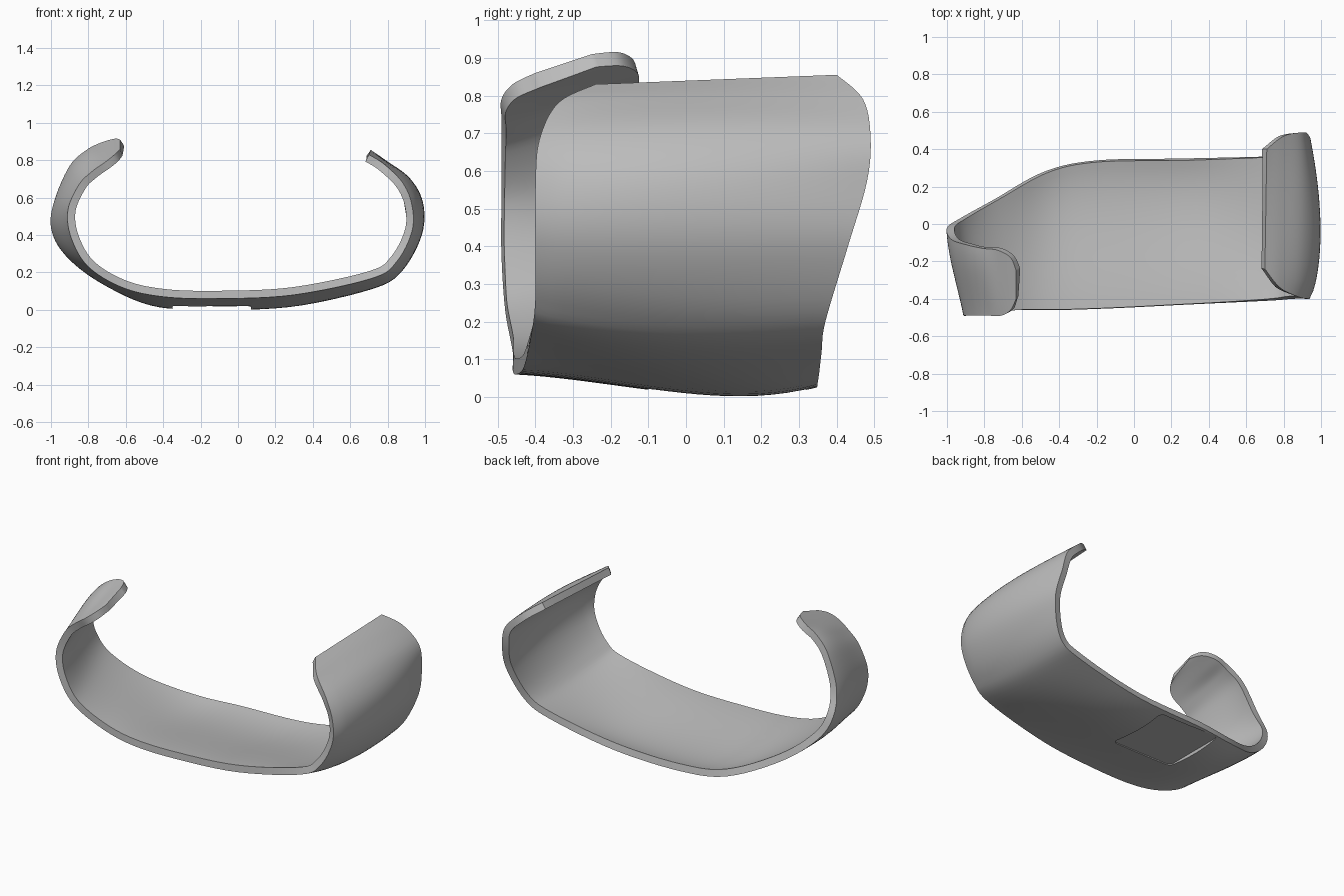
import bpy
import bmesh
import math
from mathutils import Vector

cube = bpy.data.objects.get("Cube")
if cube:
    bpy.data.objects.remove(cube, do_unlink=True)

# One flat colour for the whole cuff
grey = bpy.data.materials.new("plain_grey")
grey.use_nodes = True
grey.diffuse_color = (0.5, 0.5, 0.5, 1)
grey.node_tree.nodes["Principled BSDF"].inputs["Base Color"].default_value = (0.5, 0.5, 0.5, 1)

WALL = 0.042
STEPS = 6      # subdivisions between two ribs
ACROSS = 20    # subdivisions from front edge to back edge

# Ribs of the outer skin from the short arm's tip to the wide arm's tip:
# front edge point, back edge point, outward bulge between them
RIBS = [
    ((-.63, -.4, .86), (-.63, -.25, .91), 0),
    ((-.66, -.46, .83), (-.66, -.18, .915), 0),
    ((-.71, -.49, .79), (-.73, -.14, .895), 0),
    ((-.78, -.49, .74), (-.81, -.13, .855), .01),
    ((-.85, -.49, .67), (-.9, -.11, .77), .01),
    ((-.91, -.49, .53), (-.98, -.08, .59), .01),
    ((-.89, -.49, .38), (-1, -.02, .44), .01),
    ((-.8, -.48, .23), (-.93, .03, .3), .01),
    ((-.62, -.46, .12), (-.75, .13, .155), .01),
    ((-.4, -.46, .07), (-.48, .28, .045), .03),
    ((-.1, -.45, .06), (-.2, .34, .025), .034),
    ((.3, -.43, .08), (.25, .35, .04), .038),
    ((.72, -.41, .17), (.68, .36, .12), .035),
    ((.85, -.4, .26), (.85, .37, .2), .035),
    ((.93, -.4, .42), (.94, .43, .4), .05),
    ((.93, -.4, .56), (.93, .48, .57), .06),
    ((.88, -.39, .68), (.9, .49, .69), .035),
    ((.78, -.34, .78), (.8, .47, .79), .01),
    ((.7, -.24, .83), (.71, .4, .855), 0),
]


def spline(a, b, c, d, t):
    """Smooth curve from b to c, led by a and d."""
    return 0.5 * (2 * b + (c - a) * t + (2 * a - 5 * b + 4 * c - d) * t ** 2
                  + (3 * b - a - 3 * c + d) * t ** 3)


def sample_ribs():
    """Front point, back point and bulge for every row of the skin."""
    ribs = [(Vector(front), Vector(back), bulge) for front, back, bulge in RIBS]
    last = len(ribs) - 1
    rows = []
    for i in range(last):
        near = [ribs[max(0, min(last, i + k))] for k in (-1, 0, 1, 2)]
        for s in range(STEPS):
            rows.append([spline(*column, s / STEPS) for column in zip(*near)])
    rows.append(list(ribs[last]))
    return rows


def bulge_peak(x):
    """The base bulges toward the back, the wide arm toward the front."""
    blend = max(0, min(1, (x - .4) / .5))
    return .67 - .26 * blend


def activate(obj):
    bpy.ops.object.select_all(action='DESELECT')
    obj.select_set(True)
    bpy.context.view_layer.objects.active = obj


def make_object(name, bm):
    mesh = bpy.data.meshes.new(name)
    bm.to_mesh(mesh)
    bm.free()
    obj = bpy.data.objects.new(name, mesh)
    bpy.context.collection.objects.link(obj)
    mesh.materials.append(grey)
    return obj


# Outer skin of the cuff
rows = sample_ribs()
bm = bmesh.new()
grid = []
for i, (front, back, bulge) in enumerate(rows):
    before, after = rows[max(i - 1, 0)], rows[min(i + 1, len(rows) - 1)]
    along = after[0] + after[1] - before[0] - before[1]
    outward = Vector((along.z, 0, -along.x)).normalized()
    lean = math.log(.5) / math.log(bulge_peak(front.x))
    line = []
    for j in range(ACROSS + 1):
        t = j / ACROSS
        u = t ** lean
        line.append(bm.verts.new(front.lerp(back, t) + outward * bulge * 4 * u * (1 - u)))
    grid.append(line)
for r, s in zip(grid, grid[1:]):
    for j in range(ACROSS):
        bm.faces.new((r[j], r[j + 1], s[j + 1], s[j]))
bm.normal_update()
# Skin faces must point away from the wearer
floor = min(bm.faces, key=lambda f: f.calc_center_median().z)
if floor.normal.z > 0:
    bmesh.ops.reverse_faces(bm, faces=bm.faces[:])
cuff = make_object("cuff", bm)

# Wall thickness, grown inward
shell = cuff.modifiers.new("wall", 'SOLIDIFY')
shell.thickness = WALL
shell.offset = -1

# Shallow rectangular recess under the base, near the back edge
bm = bmesh.new()
bmesh.ops.create_cube(bm, size=1)
bmesh.ops.scale(bm, vec=(.42, .42, .2), verts=bm.verts)
bmesh.ops.translate(bm, vec=(-.14, .11, -.074), verts=bm.verts)
upright = [e for e in bm.edges if abs(e.verts[0].co.z - e.verts[1].co.z) > .1]
bmesh.ops.bevel(bm, geom=upright, offset=.03, segments=4, affect='EDGES', profile=.5)
cutter = make_object("recess_cutter", bm)
cutter.hide_render = True
cut = cuff.modifiers.new("recess", 'BOOLEAN')
cut.operation = 'DIFFERENCE'
cut.object = cutter

activate(cuff)
for name in ("wall", "recess"):
    bpy.ops.object.modifier_apply(modifier=name)
bpy.data.objects.remove(cutter, do_unlink=True)
bpy.ops.object.shade_smooth_by_angle(angle=math.radians(35))
